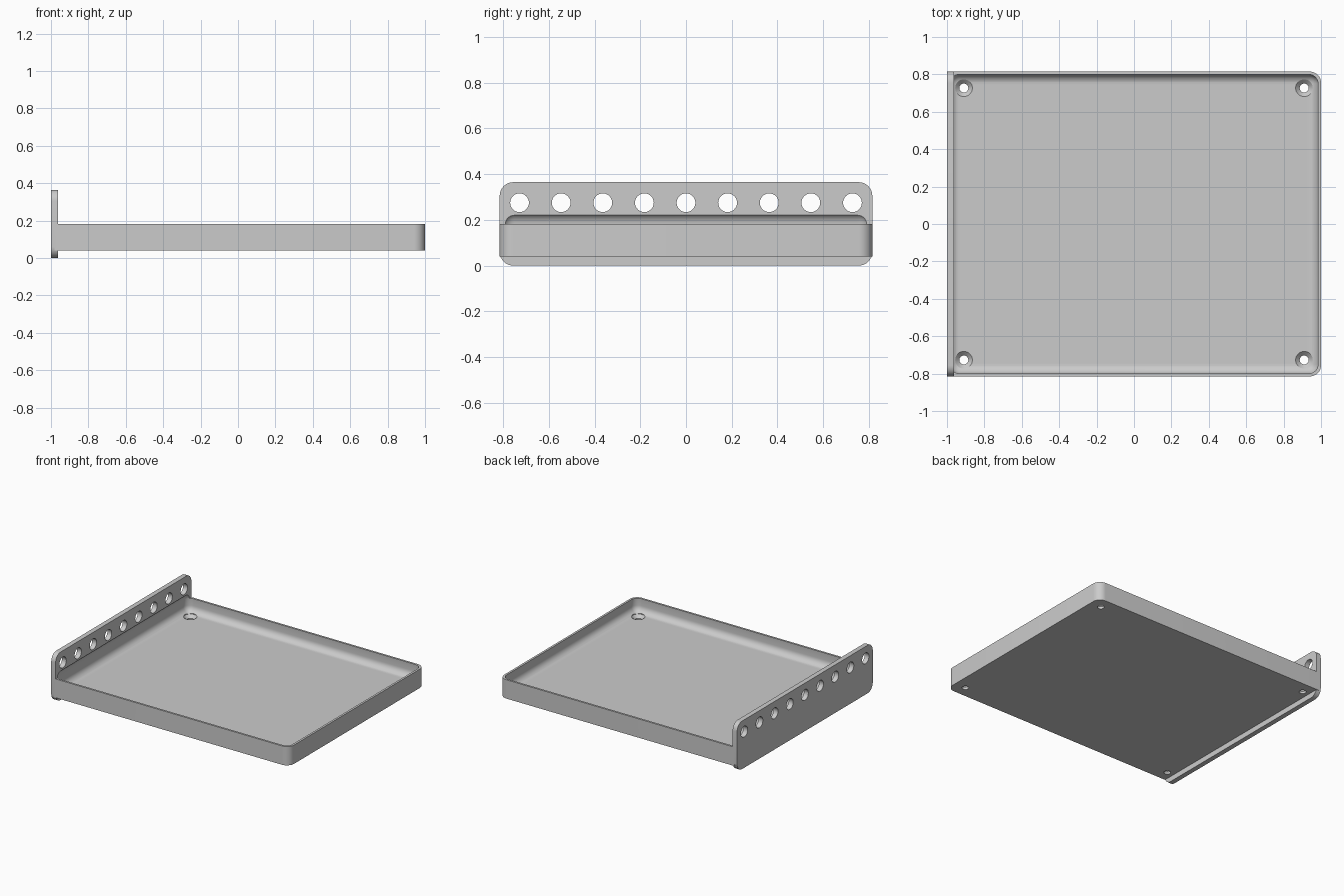
import bpy
import bmesh
from math import pi, sin, cos
from mathutils import Matrix

old = bpy.data.objects.get("Cube")
if old:
    bpy.data.objects.remove(old)

HALF_W = 0.815      # half depth along y
PLATE_T = 0.037     # end plate thickness
BOTTOM, RIM, FLOOR = 0.04, 0.183, 0.08

grey = bpy.data.materials.new("grey plastic")
grey.use_nodes = True
colour = (0.6, 0.6, 0.6, 1)
grey.diffuse_color = colour
grey.node_tree.nodes["Principled BSDF"].inputs["Base Color"].default_value = colour


def add_object(name, bm):
    bmesh.ops.recalc_face_normals(bm, faces=bm.faces)
    mesh = bpy.data.meshes.new(name)
    bm.to_mesh(mesh)
    bm.free()
    mesh.materials.append(grey)
    obj = bpy.data.objects.new(name, mesh)
    bpy.context.collection.objects.link(obj)
    return obj


def rounded_box(name, low, high, radius, keep_edge, segments=8):
    """Box between two corners, rounding the edges picked by keep_edge(direction, middle)."""
    bm = bmesh.new()
    bmesh.ops.create_cube(bm, size=1)
    for v in bm.verts:
        for i in range(3):
            v.co[i] = low[i] if v.co[i] < 0 else high[i]
    edges = []
    for e in bm.edges:
        a, b = (v.co for v in e.verts)
        if keep_edge((b - a).normalized(), (a + b) / 2):
            edges.append(e)
    bmesh.ops.bevel(bm, geom=edges, offset=radius, segments=segments,
                    profile=0.5, affect='EDGES')
    return add_object(name, bm)


def lathe(name, profile, matrix, sides=32):
    """Closed solid turned around z from (radius, height) points."""
    bm = bmesh.new()
    rings = []
    for r, h in profile:
        rings.append([bm.verts.new((r * cos(2 * pi * i / sides),
                                    r * sin(2 * pi * i / sides), h))
                      for i in range(sides)])
    for a, b in zip(rings, rings[1:]):
        for i in range(sides):
            j = (i + 1) % sides
            bm.faces.new((a[i], a[j], b[j], b[i]))
    bm.faces.new(rings[0])
    bm.faces.new(rings[-1])
    bm.transform(matrix)
    return add_object(name, bm)


def combine(target, tool, operation='DIFFERENCE'):
    mod = target.modifiers.new("cut", 'BOOLEAN')
    mod.operation = operation
    mod.solver = 'EXACT'
    mod.object = tool
    bpy.context.view_layer.objects.active = target
    bpy.ops.object.modifier_apply(modifier=mod.name)
    bpy.data.objects.remove(tool)


# Tray body with two rounded free corners
tray = rounded_box("tray", (-0.98, -HALF_W, BOTTOM), (1, HALF_W, RIM), 0.06,
                   lambda d, m: abs(d.z) > 0.9 and m.x > 0)

# Upright end plate with four rounded corners
plate = rounded_box("end_plate", (-1, -HALF_W, 0), (-1 + PLATE_T, HALF_W, 0.365), 0.06,
                    lambda d, m: abs(d.x) > 0.9)
combine(tray, plate, 'UNION')

# Hollow with soft edges, biting slightly into the plate
hollow = rounded_box("hollow_cutter", (-0.984, -0.8, FLOOR), (0.984, 0.8, 0.23), 0.05,
                     lambda d, m: True)
combine(tray, hollow)

# Row of round holes through the plate
for i in range(-4, 5):
    place = Matrix.Translation((-1, i * 0.182, 0.275)) @ Matrix.Rotation(pi / 2, 4, 'Y')
    combine(tray, lathe("hole_cutter", [(0.041, -0.1), (0.041, 0.1)], place))

# Countersunk screw holes in the floor corners
screw = [(0.024, 0), (0.024, 0.058), (0.046, FLOOR), (0.046, 0.14)]
for x in (-0.91, 0.91):
    for y in (-0.727, 0.727):
        combine(tray, lathe("screw_cutter", screw, Matrix.Translation((x, y, 0))))

# Smooth fillets, crisp edges
bpy.ops.object.select_all(action='DESELECT')
tray.select_set(True)
bpy.context.view_layer.objects.active = tray
bpy.ops.object.shade_smooth_by_angle(angle=pi / 6)
